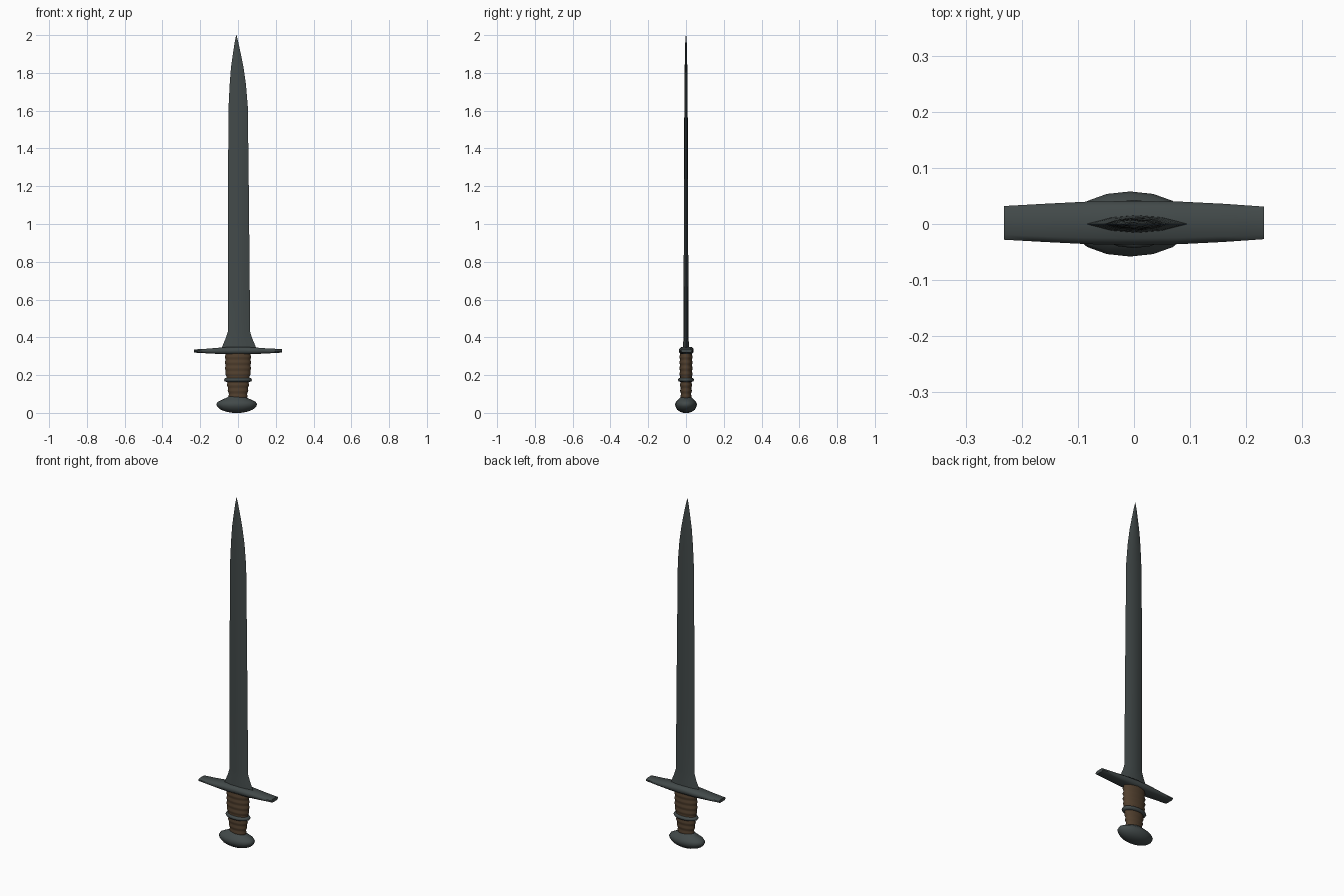
import bpy, bmesh, math
from mathutils import Vector

if "Cube" in bpy.data.objects:
    bpy.data.objects.remove(bpy.data.objects["Cube"])


def material(name, rgb):
    m = bpy.data.materials.new(name)
    m.diffuse_color = (*rgb, 1)
    m.use_nodes = True
    m.node_tree.nodes["Principled BSDF"].inputs["Base Color"].default_value = m.diffuse_color
    return m


STEEL = material("dark_steel", (0.055, 0.068, 0.068))
LEATHER = material("brown_leather", (0.082, 0.050, 0.027))


def loft(name, rings, mat, angle=40):
    """Skin a list of equal-length point rings and cap both ends."""
    bm = bmesh.new()
    loops = [[bm.verts.new(p) for p in ring] for ring in rings]
    n = len(loops[0])
    for a, b in zip(loops, loops[1:]):
        for i in range(n):
            j = (i + 1) % n
            bm.faces.new((a[i], a[j], b[j], b[i]))
    bm.faces.new(loops[0][::-1])
    bm.faces.new(loops[-1])
    bmesh.ops.remove_doubles(bm, verts=bm.verts, dist=1e-5)
    bmesh.ops.recalc_face_normals(bm, faces=bm.faces)
    me = bpy.data.meshes.new(name)
    bm.to_mesh(me)
    bm.free()
    me.materials.append(mat)
    ob = bpy.data.objects.new(name, me)
    bpy.context.collection.objects.link(ob)
    bpy.context.view_layer.objects.active = ob
    ob.select_set(True)
    bpy.ops.object.shade_smooth_by_angle(angle=math.radians(angle))
    ob.select_set(False)
    return ob


def ellipse(z, cx, hx, hy, n=16):
    return [Vector((cx + hx * math.cos(2 * math.pi * i / n),
                    hy * math.sin(2 * math.pi * i / n), z)) for i in range(n)]


# Blade: lens section with sharp edges, flared at the guard
SECTION = [(1, 0), (0.5, 0.75), (0, 1), (-0.5, 0.75),
           (-1, 0), (-0.5, -0.75), (0, -1), (0.5, -0.75)]
blade = [  # z, centre x, half width, half thickness
    (0.335, 0.005, 0.094, 0.016), (0.365, 0.005, 0.083, 0.015),
    (0.395, 0.005, 0.070, 0.014), (0.43, 0.005, 0.059, 0.013),
    (0.80, 0.004, 0.057, 0.012), (1.20, 0.002, 0.055, 0.011),
    (1.62, 0.001, 0.051, 0.009), (1.74, -0.001, 0.043, 0.008),
    (1.83, -0.004, 0.033, 0.007), (1.90, -0.006, 0.021, 0.005),
    (1.96, -0.008, 0.010, 0.004), (2.0, -0.009, 0.001, 0.001)]
loft("blade", [[Vector((cx + hx * u, hy * v, z)) for u, v in SECTION]
               for z, cx, hx, hy in blade], STEEL)

# Crossguard: chamfered bar tapering towards both ends
CHAMFER = [(1, 0.4), (0.7, 1), (-0.7, 1), (-1, 0.4),
           (-1, -0.4), (-0.7, -1), (0.7, -1), (1, -0.4)]
guard = [  # x, half depth, bottom z, top z
    (-0.232, 0.030, 0.319, 0.336), (-0.16, 0.034, 0.315, 0.340),
    (-0.08, 0.038, 0.311, 0.347), (0, 0.039, 0.310, 0.350),
    (0.08, 0.038, 0.311, 0.347), (0.16, 0.034, 0.315, 0.341),
    (0.232, 0.029, 0.319, 0.338)]
loft("crossguard", [[Vector((x, 0.002 + hy * u, (lo + hi) / 2 + (hi - lo) / 2 * v))
                     for u, v in CHAMFER] for x, hy, lo, hi in guard], STEEL, 50)

# Grip: tapered oval with ridges from the leather wrap
grip = []
for i in range(33):
    t = i / 32
    bulge = 0.002 if i % 4 in (1, 2) else -0.001
    hx = 0.046 + 0.021 * min(1, t * 1.6)
    hy = 0.027 + 0.006 * min(1, t * 1.8)
    grip.append(ellipse(0.075 + 0.24 * t, 0, hx + bulge, hy + bulge))
loft("grip", grip, LEATHER, 60)

# Collar ring around the grip
loft("grip_ring", [ellipse(0.175 + dz, 0, 0.060 + r, 0.029 + r) for dz, r in
                   [(-0.011, 0), (-0.008, 0.010), (0, 0.014), (0.008, 0.010), (0.011, 0)]],
     STEEL, 60)

# Pommel: flattened oval knob
pommel = [  # z, half width, half depth
    (0.0, 0.022, 0.014), (0.006, 0.055, 0.032), (0.017, 0.085, 0.047),
    (0.033, 0.103, 0.056), (0.047, 0.108, 0.058), (0.059, 0.100, 0.053),
    (0.071, 0.075, 0.042), (0.081, 0.052, 0.032), (0.088, 0.042, 0.025)]
loft("pommel", [ellipse(z, -0.007, hx, hy) for z, hx, hy in pommel], STEEL, 60)
